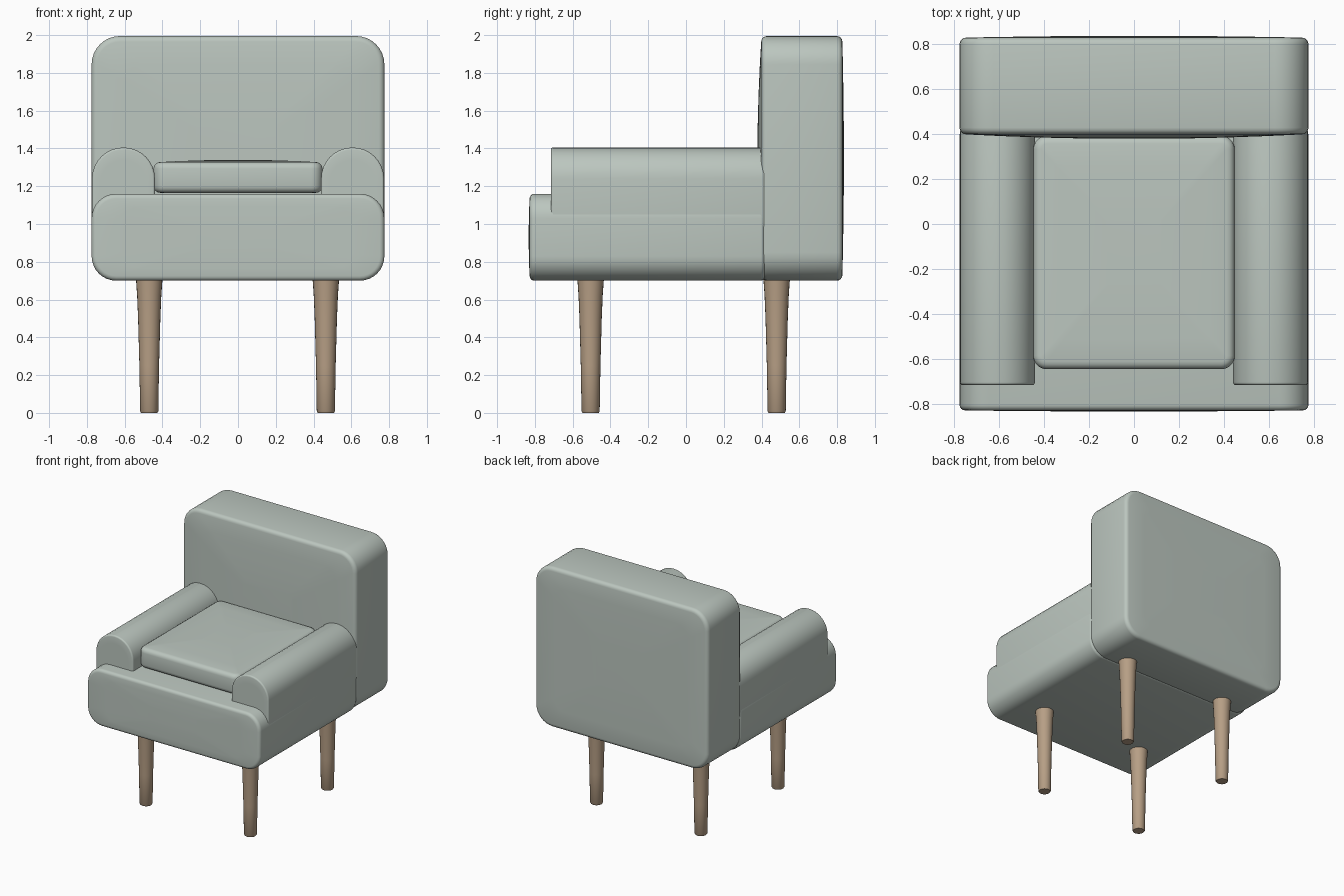
import bpy, bmesh, math
from mathutils import Vector

if "Cube" in bpy.data.objects:
    bpy.data.objects.remove(bpy.data.objects["Cube"])


def material(name, rgb):
    m = bpy.data.materials.new(name)
    m.diffuse_color = (*rgb, 1)
    m.use_nodes = True
    m.node_tree.nodes["Principled BSDF"].inputs["Base Color"].default_value = m.diffuse_color
    return m


FABRIC = material("sage fabric", (0.50, 0.565, 0.52))
WOOD = material("light wood", (0.47, 0.345, 0.235))


def finish(bm, name, mat, angle=40):
    bmesh.ops.recalc_face_normals(bm, faces=bm.faces)
    me = bpy.data.meshes.new(name)
    bm.to_mesh(me)
    bm.free()
    me.materials.append(mat)
    ob = bpy.data.objects.new(name, me)
    bpy.context.collection.objects.link(ob)
    bpy.ops.object.select_all(action='DESELECT')
    ob.select_set(True)
    bpy.context.view_layer.objects.active = ob
    bpy.ops.object.shade_smooth_by_angle(angle=math.radians(angle))
    return ob


def rounded_rect(u0, u1, v0, v1, r, seg=8):
    pts = []
    corners = [(u1 - r, v1 - r), (u0 + r, v1 - r), (u0 + r, v0 + r), (u1 - r, v0 + r)]
    for k, (cu, cv) in enumerate(corners):
        for i in range(seg + 1):
            a = math.pi / 2 * (k + i / seg)
            pts.append((cu + r * math.cos(a), cv + r * math.sin(a)))
    return pts


def loft(bm, rings):
    loops = [[bm.verts.new(p) for p in ring] for ring in rings]
    n = len(loops[0])
    for a, b in zip(loops, loops[1:]):
        for i in range(n):
            j = (i + 1) % n
            bm.faces.new((a[i], a[j], b[j], b[i]))
    bm.faces.new(loops[0])
    bm.faces.new(loops[-1])


def padded(name, rect, r, start, end, edge, bulge=(0, 0), axis='y'):
    """Rounded slab: profile swept along an axis, soft rims, domed ends."""
    def end_stations(d, sign, b):
        out = []
        for f in (0.3, 0.55, 0.8):                      # domed cap
            out.append((f, edge, d - sign * b * (1 - ((f - 0.0) ** 2))))
        for i in range(5):                              # rounded rim
            a = math.pi / 2 * i / 4
            out.append((1, edge * (1 - math.sin(a)), d + sign * edge * (1 - math.cos(a))))
        return out

    stations = end_stations(start, 1, bulge[0]) + end_stations(end, -1, bulge[1])[::-1]
    u0, u1, v0, v1 = rect
    cu, cv = (u0 + u1) / 2, (v0 + v1) / 2
    rings = []
    for f, inset, d in stations:
        ring = rounded_rect(u0 + inset, u1 - inset, v0 + inset, v1 - inset, max(r - inset, 0.01))
        ring = [(cu + (u - cu) * f, cv + (v - cv) * f) for u, v in ring]
        rings.append([Vector((u, d, v)) if axis == 'y' else Vector((u, v, d)) for u, v in ring])
    bm = bmesh.new()
    loft(bm, rings)
    return finish(bm, name, FABRIC)


# Upholstered body
padded("backrest", (-0.775, 0.775, 0.70, 1.995), 0.15, 0.398, 0.828, 0.03, (0.02, 0.008))
padded("seat_base", (-0.775, 0.775, 0.70, 1.16), 0.13, -0.828, 0.42, 0.025, (0.005, 0))

# Armrests with half-round tops
for side, (x0, x1) in (("left", (-0.773, -0.44)), ("right", (0.44, 0.773))):
    padded(side + "_armrest", (x0, x1, 0.85, 1.405), 0.165, -0.715, 0.42, 0.012)

# Loose seat cushion
padded("seat_cushion", (-0.447, 0.447, -0.645, 0.392), 0.06, 1.165, 1.328, 0.035, (0, 0.012), 'z')

# Tapered round legs
for x, sx in ((-0.47, "left"), (0.465, "right")):
    for y, sy in ((-0.505, "front"), (0.48, "back")):
        bm = bmesh.new()
        profile = [(0.043, 0.0), (0.048, 0.008), (0.052, 0.25), (0.059, 0.5), (0.064, 0.62), (0.071, 0.72)]
        loft(bm, [[Vector((x + r * math.cos(math.tau * i / 24), y + r * math.sin(math.tau * i / 24), z))
                   for i in range(24)] for r, z in profile])
        finish(bm, f"{sy}_{sx}_leg", WOOD)
